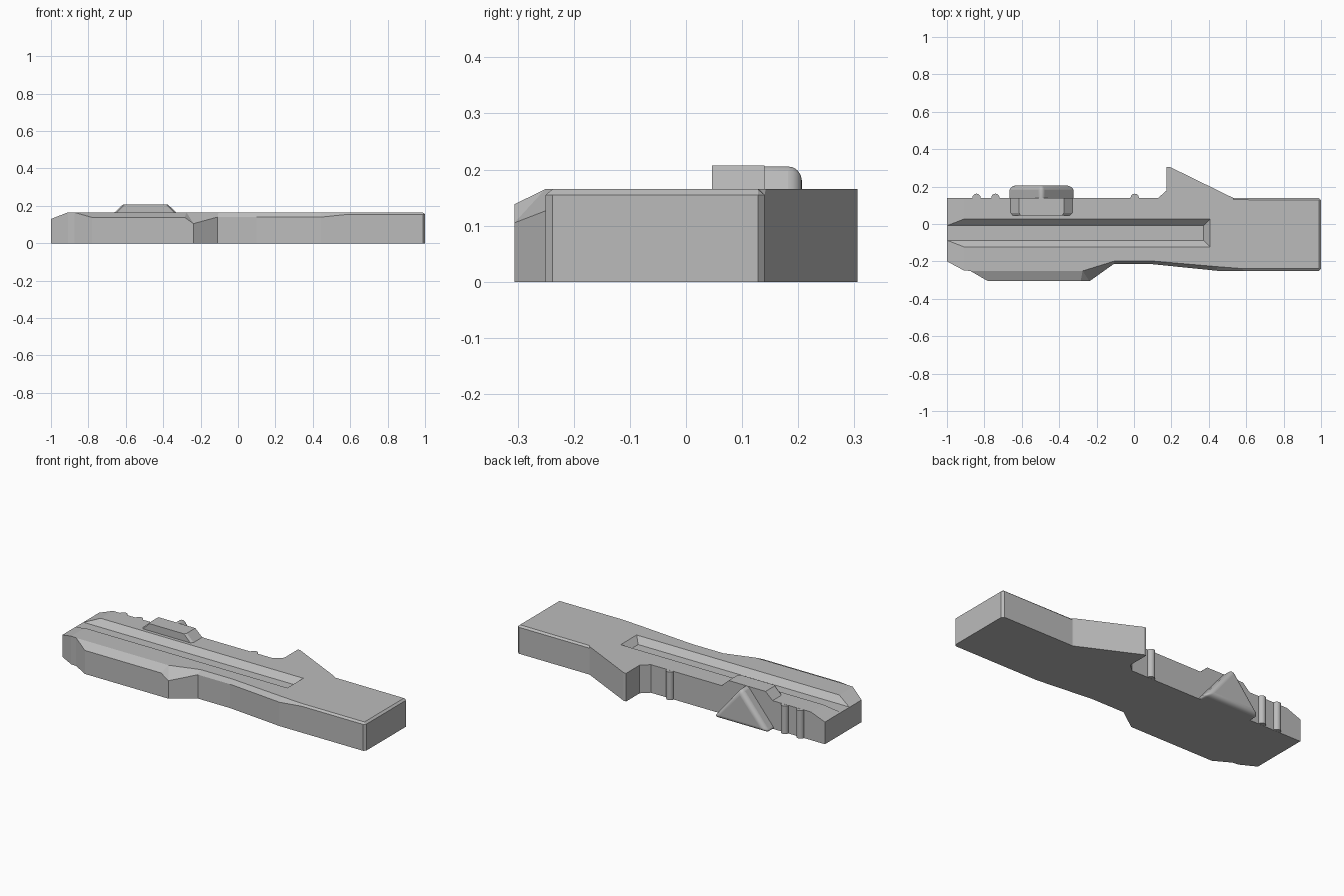
import bpy
import bmesh

cube = bpy.data.objects.get("Cube")
if cube:
    bpy.data.objects.remove(cube, do_unlink=True)

grey = bpy.data.materials.new("plain grey")
grey.use_nodes = True
colour = (0.5, 0.5, 0.5, 1)
grey.diffuse_color = colour
grey.node_tree.nodes["Principled BSDF"].inputs["Base Color"].default_value = colour

TOP = 0.165
BACK = 0.14


def finish(name, bm):
    """Clean the bmesh and turn it into a grey object."""
    bmesh.ops.remove_doubles(bm, verts=bm.verts, dist=0.0001)
    bmesh.ops.recalc_face_normals(bm, faces=bm.faces)
    mesh = bpy.data.meshes.new(name)
    bm.to_mesh(mesh)
    bm.free()
    mesh.materials.append(grey)
    obj = bpy.data.objects.new(name, mesh)
    bpy.context.collection.objects.link(obj)
    return obj


def loft(name, lower, upper):
    """Closed solid between two matching loops of points."""
    bm = bmesh.new()
    a = [bm.verts.new(p) for p in lower]
    b = [bm.verts.new(p) for p in upper]
    bm.faces.new(a)
    bm.faces.new(b)
    for i in range(len(a)):
        j = (i + 1) % len(a)
        bm.faces.new((a[i], a[j], b[j], b[i]))
    return finish(name, bm)


# Body outline: x, y, wall height, then the top edge x, y where it is chamfered
outline = [
    (-1, -0.2, 0.13),
    (-0.91, -0.248, TOP),
    (-0.875, -0.251, TOP),
    (-0.78, -0.306, 0.138, -0.78, -0.251),
    (-0.285, -0.306, 0.138, -0.275, -0.251),
    (-0.238, -0.306, 0.105, -0.275, -0.251),
    (-0.11, -0.215, 0.14, -0.104, -0.198),
    (0.1, -0.215, 0.14, 0.1, -0.198),
    (0.445, -0.25, 0.14, 0.445, -0.228),
    (0.59, -0.25, 0.155, 0.575, -0.238),
    (0.988, -0.25, 0.155, 0.988, -0.238),
    (1, -0.238, 0.155, 0.988, -0.238),
    (1, 0.128, 0.155, 0.988, 0.128),
    (0.988, BACK, 0.155, 0.988, 0.128),
    (0.53, BACK, 0.155, 0.535, 0.13),
    (0.525, 0.142, TOP),
    (0.19, 0.306, TOP),
    (0.175, 0.306, TOP),
    (0.175, 0.18, TOP),
    (0.13, BACK, TOP),
    (-0.91, BACK, TOP),
    (-1, BACK, 0.13),
]


def build_body():
    bm = bmesh.new()
    low, mid, top = [], [], []
    for x, y, z, *edge in outline:
        low.append(bm.verts.new((x, y, 0)))
        mid.append(bm.verts.new((x, y, z)))
        top.append(bm.verts.new((*edge, TOP)) if edge else mid[-1])
    bm.faces.new(low)
    bm.faces.new(top[1:-1])
    bm.faces.new((top[0], top[1], top[-2], top[-1]))
    for i in range(len(low)):
        j = (i + 1) % len(low)
        bm.faces.new((low[i], low[j], mid[j], mid[i]))
        ring = list(dict.fromkeys((mid[i], mid[j], top[j], top[i])))
        if len(ring) > 2:
            bm.faces.new(ring)
    return finish("body", bm)


body = build_body()


# Long groove with sloping walls, open at the narrow end
def groove_loop(z):
    grow = z - 0.131
    x, y0, y1 = 0.372 + grow, -0.088 - grow, -0.008 + grow
    return [(-1.1, y0, z), (x, y0, z), (x, y1, z), (-1.1, y1, z)]


cutter = loft("groove_cutter", groove_loop(0.131), groove_loop(0.2))
cutter.hide_render = True
cutter.hide_viewport = True
groove = body.modifiers.new("groove", "BOOLEAN")
groove.operation = "DIFFERENCE"
groove.solver = "EXACT"
groove.object = cutter


# Upright half-round ribs along the back wall
for n, x in enumerate((-0.842, -0.741, 0.004)):
    bpy.ops.mesh.primitive_cylinder_add(
        vertices=24, radius=0.022, depth=TOP - 0.001, location=(x, BACK, TOP / 2))
    rib = bpy.context.object
    rib.name = f"rib_{n + 1}"
    rib.data.materials.append(grey)
    bpy.ops.object.shade_smooth_by_angle()


# Catch: a raised plate on top and a rounded triangular thumb piece behind
CATCH = -0.495


def profile(points, y):
    return [(CATCH + x, y, z) for x, z in points]


plate = [(-0.165, 0.16), (0.165, 0.16), (0.165, TOP), (0.12, 0.207),
         (-0.12, 0.207), (-0.165, TOP)]
front_plate = [(x * 0.93, z) for x, z in plate]
bm_plate = loft("catch_plate", profile(plate, 0.06), profile(plate, BACK))
loft("catch_plate_front", profile(front_plate, 0.046), profile(plate, 0.06))

triangle = [(-0.18, 0.0), (0.18, 0.0), (0, 0.217)]
thumb = loft("catch_thumb_piece", profile(triangle, 0.09), profile(triangle, 0.207))
bevel = thumb.modifiers.new("rounding", "BEVEL")
bevel.width = 0.025
bevel.segments = 5
bpy.ops.object.select_all(action="DESELECT")
thumb.select_set(True)
bpy.context.view_layer.objects.active = thumb
bpy.ops.object.shade_smooth_by_angle()
